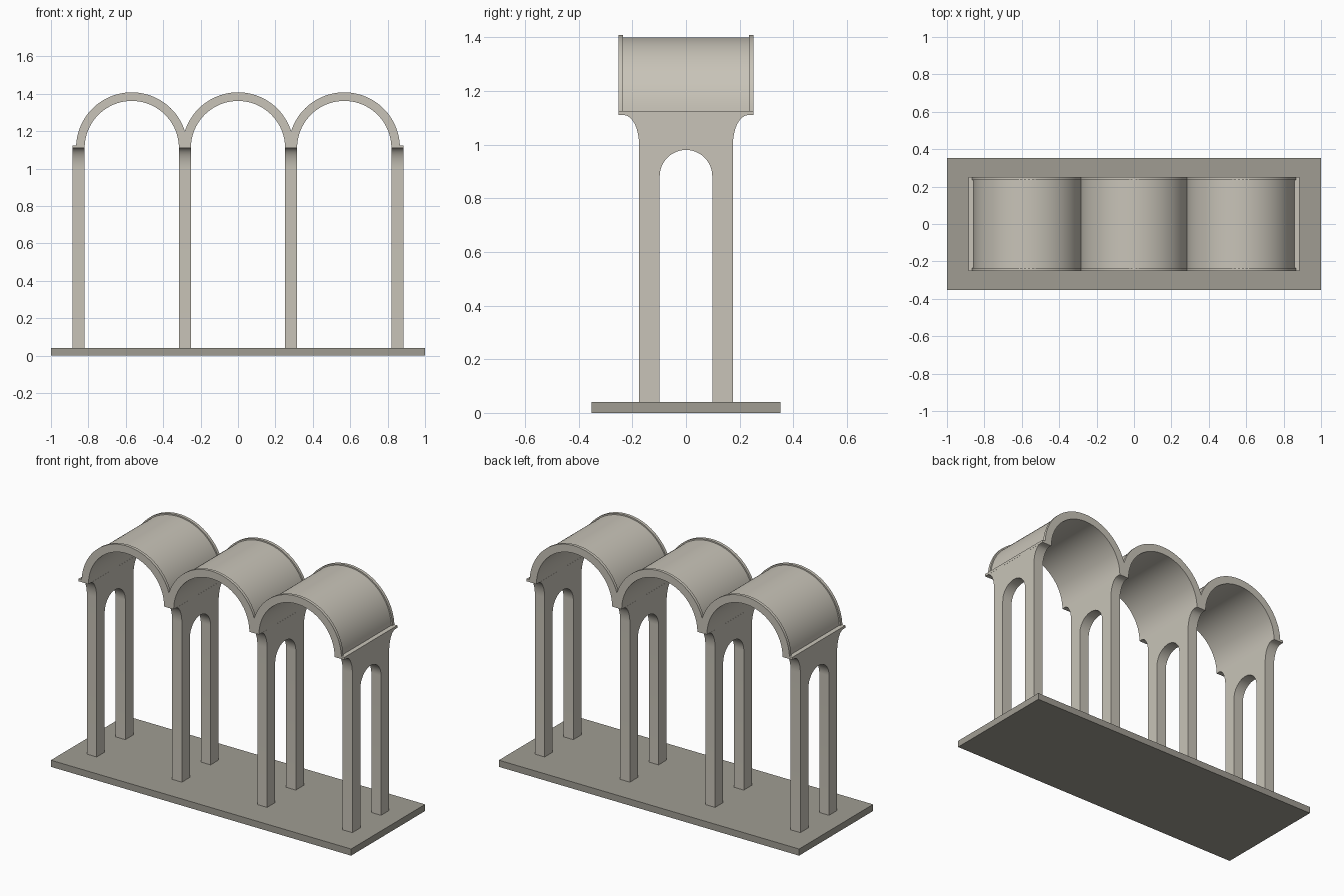
import bpy, bmesh, math
from mathutils import Vector

if "Cube" in bpy.data.objects:
    bpy.data.objects.remove(bpy.data.objects["Cube"])


def material(name, rgb):
    m = bpy.data.materials.new(name)
    m.diffuse_color = (*rgb, 1.0)
    m.use_nodes = True
    m.node_tree.nodes["Principled BSDF"].inputs["Base Color"].default_value = m.diffuse_color
    return m


STONE = material("pale_stone", (0.58, 0.55, 0.48))
BASE = material("dark_stone", (0.35, 0.335, 0.29))

SPACING = 0.568      # distance between vault centres
SPRING = 1.11        # height where the vaults start
R_IN = 0.252         # inside radius of the vaults
HALF_Y = 0.252       # half depth of the vaults
LEDGE = 1.125        # top of the ledge at both ends
END_X = 0.885


def prism(name, outline, offset, mat):
    """Extrude a closed outline of 3D points along an offset vector."""
    bm = bmesh.new()
    face = bm.faces.new([bm.verts.new(p) for p in outline])
    ext = bmesh.ops.extrude_face_region(bm, geom=[face])
    moved = [g for g in ext["geom"] if isinstance(g, bmesh.types.BMVert)]
    bmesh.ops.translate(bm, verts=moved, vec=Vector(offset))
    bmesh.ops.recalc_face_normals(bm, faces=bm.faces[:])
    mesh = bpy.data.meshes.new(name)
    bm.to_mesh(mesh)
    bm.free()
    mesh.materials.append(mat)
    ob = bpy.data.objects.new(name, mesh)
    bpy.context.collection.objects.link(ob)
    bpy.ops.object.select_all(action='DESELECT')
    ob.select_set(True)
    bpy.context.view_layer.objects.active = ob
    bpy.ops.object.shade_smooth_by_angle(angle=math.radians(30))
    return ob


def arc(cx, cz, r, a0, a1, n):
    return [(cx + r * math.cos(a0 + (a1 - a0) * i / n),
             cz + r * math.sin(a0 + (a1 - a0) * i / n)) for i in range(n + 1)]


def vault_outline(r):
    """Three joined round vaults in the x-z plane, outside then inside."""
    low = math.asin((LEDGE - SPRING) / r)       # start at the end ledge
    valley = math.acos(SPACING / 2 / r)         # where two vaults meet
    pts = [(-END_X, SPRING), (-END_X, LEDGE)]
    for i in (-1, 0, 1):
        a0 = math.pi - (low if i == -1 else valley)
        a1 = low if i == 1 else valley
        seg = arc(i * SPACING, SPRING, r, a0, a1, 40)
        pts += seg if i == -1 else seg[1:]
    pts += [(END_X, LEDGE), (END_X, SPRING)]
    for i in (1, 0, -1):
        pts += arc(i * SPACING, SPRING, R_IN, 0, math.pi, 40)
    return pts


def vault_part(name, r, y0, y1):
    prism(name, [(x, y0, z) for x, z in vault_outline(r)], (0, y1 - y0, 0), STONE)


# Base slab
prism("base_slab", [(-1, -0.352, 0), (1, -0.352, 0), (1, 0.352, 0), (-1, 0.352, 0)],
      (0, 0, 0.04), BASE)

# Barrel vaults with a raised rim at the front and back
RIM = 0.234
vault_part("vault_shell", 0.290, -RIM, RIM)
vault_part("front_rim", 0.298, -HALF_Y, -RIM)
vault_part("back_rim", 0.298, RIM, HALF_Y)

# Piers: two legs, a round opening between them and coved tops
cove = [(0.232 - 0.057 * math.cos(t), 1.0 + 0.11 * math.sin(t))
        for t in [math.pi / 2 * i / 12 for i in range(13)]]
right = [(0.175, 0.04)] + cove
left = [(-y, z) for y, z in reversed(right)]
opening = [(-0.098, 0.04)] + arc(0, 0.882, 0.098, math.pi, 0, 24) + [(0.098, 0.04)]
pier = right + left + opening
for i, x in enumerate((-1.5, -0.5, 0.5, 1.5)):
    cx = x * SPACING
    half = 0.0325
    prism(f"pier_{i + 1}", [(cx - half, y, z) for y, z in pier],
          (2 * half, 0, 0), STONE)
